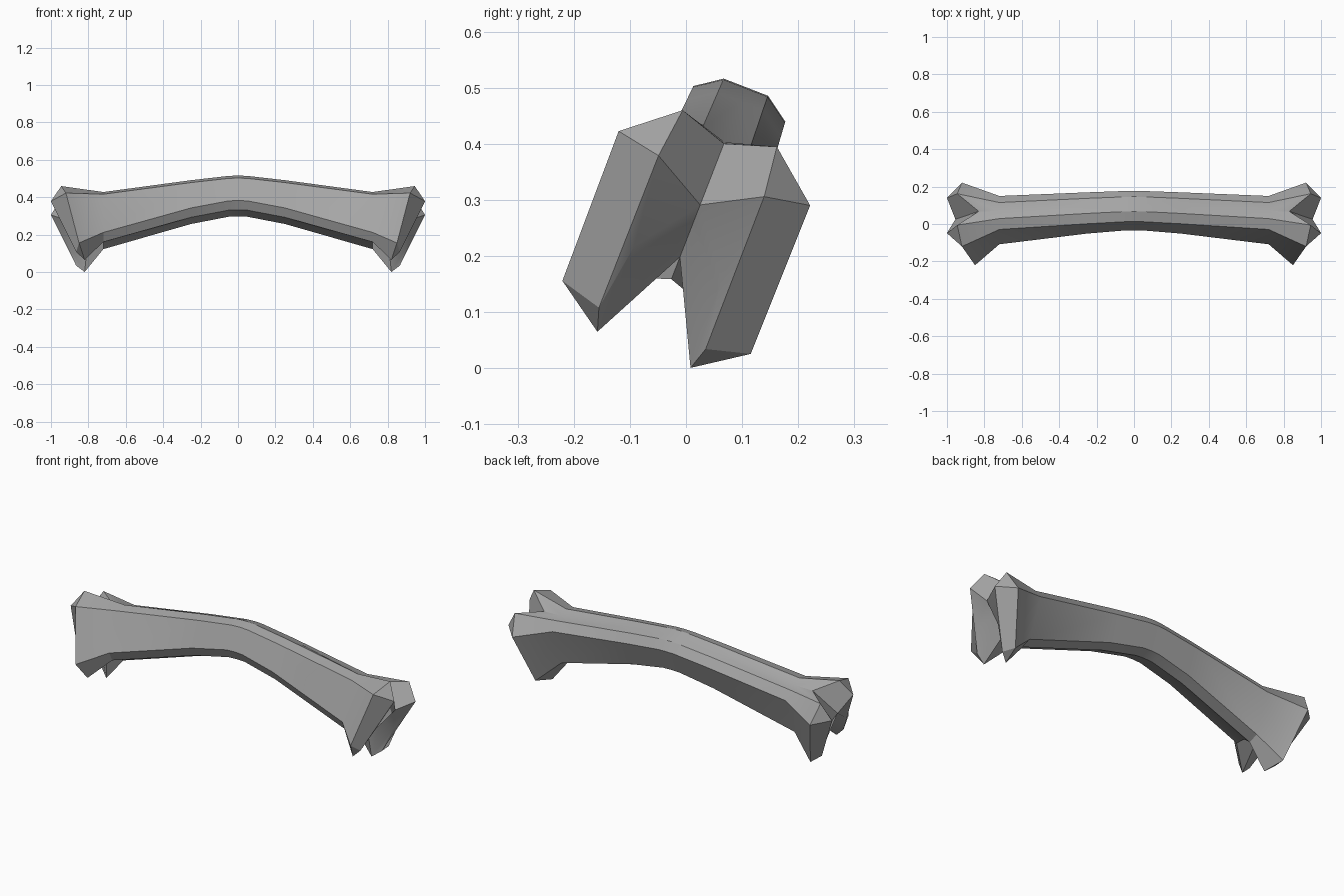
import bpy, bmesh, math

cube = bpy.data.objects.get("Cube")
if cube:
    bpy.data.objects.remove(cube, do_unlink=True)

# Bone material
mat = bpy.data.materials.new("bone_grey")
mat.use_nodes = True
colour = (0.38, 0.38, 0.38, 1)
mat.diffuse_color = colour
mat.node_tree.nodes["Principled BSDF"].inputs["Base Color"].default_value = colour

bm = bmesh.new()


def verts(points):
    return [bm.verts.new(p) for p in points]


def shaft_ring(x, top, bottom, half):
    """Half of a chamfered oblong, from top centre round to bottom centre."""
    return verts([(x, 0, top), (x, half * 0.48, top), (x, half, top - 0.032),
                  (x, half, bottom + 0.038), (x, half * 0.55, bottom), (x, 0, bottom)])


# Bowed shaft: one quarter, from the middle to the neck
rings = [shaft_ring(0, 0.505, 0.306, 0.088),
         shaft_ring(0.05, 0.503, 0.304, 0.088),
         shaft_ring(0.25, 0.478, 0.263, 0.090),
         shaft_ring(0.72, 0.409, 0.120, 0.096)]
rings[-1][0].co.z = 0.400
rings[-1][-1].co.z = 0.138

# Knob: flared rim with a groove above and a notch below
groove, crest, side_top, side_low, toe, notch = rim = verts([
    (0.83, 0, 0.397), (0.945, 0.090, 0.426), (0.92, 0.183, 0.350),
    (0.85, 0.180, 0.065), (0.82, 0.089, 0.003), (0.80, 0, 0.180)])
rings.append(rim)
for a, b in zip(rings, rings[1:]):
    for i in range(len(a) - 1):
        bm.faces.new((a[i], a[i + 1], b[i + 1], b[i]))

# Knob end: slanting slab face and the hollow between the two knobs
brow, heel, saddle, hollow, lip = verts([
    (1.0, 0.101, 0.335), (0.865, 0.102, 0.044), (0.955, 0, 0.280),
    (0.88, 0, 0.234), (0.915, 0.083, 0.168)])
for face in ((groove, crest, brow, saddle), (crest, side_top, brow),
             (side_top, side_low, heel, brow), (side_low, toe, heel),
             (saddle, brow, lip, hollow), (brow, heel, lip),
             (lip, heel, toe), (hollow, lip, toe, notch)):
    bm.faces.new(face)

# Mirror to the other knob, then to the other end
for axis in "YX":
    bmesh.ops.mirror(bm, geom=bm.verts[:] + bm.edges[:] + bm.faces[:],
                     axis=axis, merge_dist=0.0001)
    bmesh.ops.remove_doubles(bm, verts=bm.verts[:], dist=0.0001)
bmesh.ops.recalc_face_normals(bm, faces=bm.faces[:])

mesh = bpy.data.meshes.new("bone")
bm.to_mesh(mesh)
bm.free()
mesh.materials.append(mat)
bone = bpy.data.objects.new("bone", mesh)
bpy.context.collection.objects.link(bone)

# Lean it over so it rests on its back knobs
bone.rotation_euler.x = math.radians(-21.2)
bone.location = (0, -0.076, 0.03)

bpy.ops.object.select_all(action="DESELECT")
bone.select_set(True)
bpy.context.view_layer.objects.active = bone
bpy.ops.object.shade_smooth_by_angle(angle=math.radians(30))
